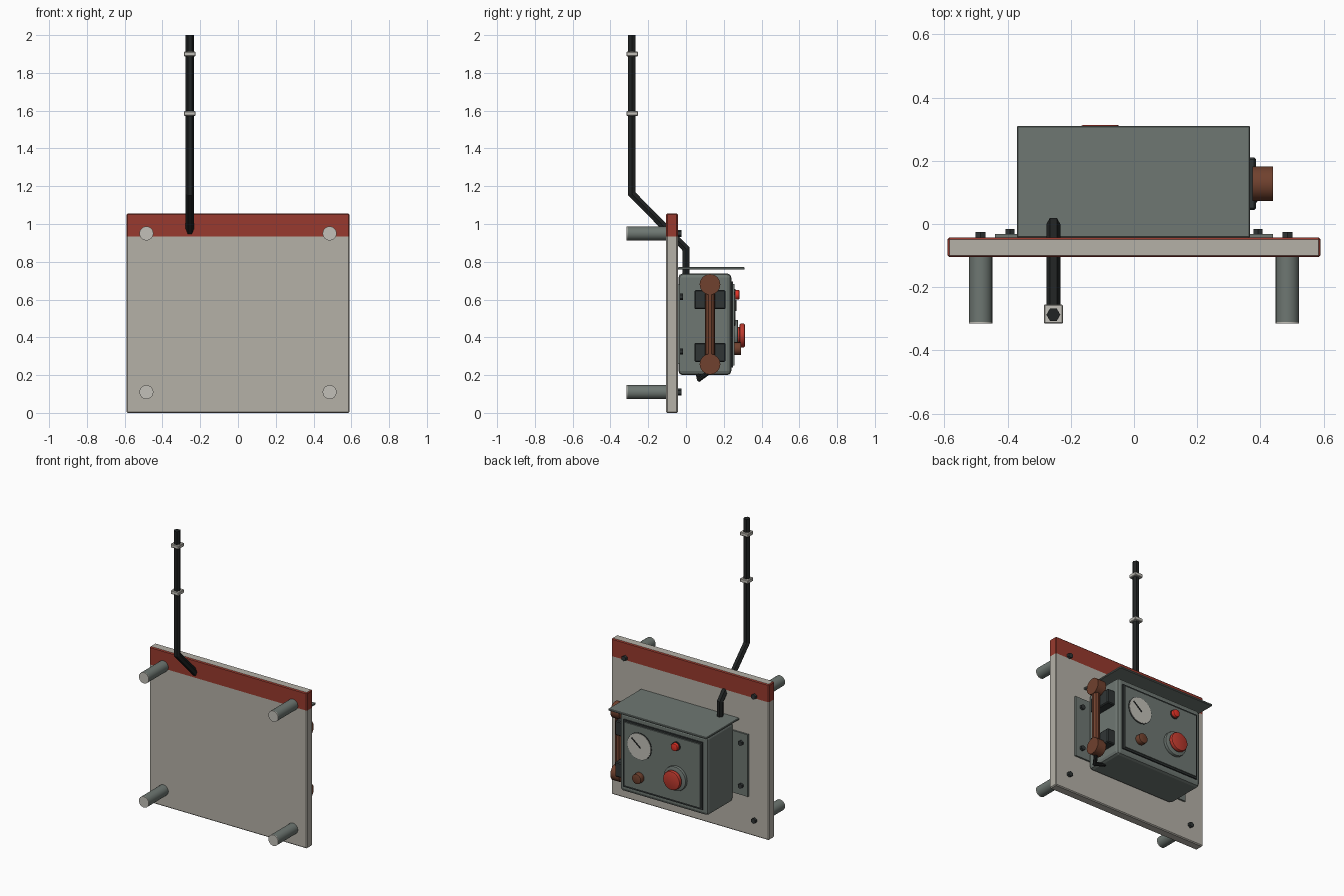
import bpy, bmesh, math
from mathutils import Vector

cube = bpy.data.objects.get("Cube")
if cube:
    bpy.data.objects.remove(cube, do_unlink=True)


def material(name, r, g, b):
    lin = [((c / 255 + 0.055) / 1.055) ** 2.4 for c in (r, g, b)] + [1]
    m = bpy.data.materials.new(name)
    m.use_nodes = True
    m.diffuse_color = lin
    m.node_tree.nodes["Principled BSDF"].inputs["Base Color"].default_value = lin
    return m


BEIGE = material("board beige", 181, 177, 167)
RED = material("band red", 152, 58, 46)
GREY = material("housing grey green", 110, 119, 114)
LIGHT = material("light grey", 194, 192, 184)
BLACK = material("conduit black", 32, 35, 35)
DARK = material("fitting dark grey", 48, 53, 53)
BROWN = material("brown plastic", 112, 65, 46)
BUTTON = material("button red", 190, 58, 46)
LAMP = material("lamp red", 228, 50, 38)


def finish(name, bm, *mats, smooth=False):
    bmesh.ops.recalc_face_normals(bm, faces=bm.faces)
    mesh = bpy.data.meshes.new(name)
    bm.to_mesh(mesh)
    bm.free()
    ob = bpy.data.objects.new(name, mesh)
    bpy.context.collection.objects.link(ob)
    for m in mats:
        mesh.materials.append(m)
    if smooth:
        bpy.ops.object.select_all(action='DESELECT')
        bpy.context.view_layer.objects.active = ob
        ob.select_set(True)
        bpy.ops.object.shade_smooth_by_angle(angle=math.radians(35))
    return ob


def box_mesh(lo, hi, bevel=0, segments=1):
    bm = bmesh.new()
    bmesh.ops.create_cube(bm, size=1)
    for v in bm.verts:
        v.co = [a + (b - a) * (c + 0.5) for a, b, c in zip(lo, hi, v.co)]
    if bevel:
        bmesh.ops.bevel(bm, geom=bm.edges[:], offset=bevel, segments=segments,
                        profile=0.5, affect='EDGES')
    return bm


def box(name, lo, hi, mat, bevel=0, segments=1):
    return finish(name, box_mesh(lo, hi, bevel, segments), mat)


def rod(name, start, end, radius, mat, sides=24, bevel=0):
    a, b = Vector(start), Vector(end)
    bm = bmesh.new()
    bmesh.ops.create_cone(bm, cap_ends=True, segments=sides, radius1=radius,
                          radius2=radius, depth=(b - a).length)
    if bevel:
        rims = [e for e in bm.edges if abs(e.verts[0].co.z - e.verts[1].co.z) < 1e-5]
        bmesh.ops.bevel(bm, geom=rims, offset=bevel, segments=2, profile=0.5,
                        affect='EDGES')
    turn = (b - a).to_track_quat('Z', 'Y')
    for v in bm.verts:
        v.co = turn @ v.co + (a + b) / 2
    return finish(name, bm, mat, smooth=sides > 8)


def dial(name, x, z, y0, y1, radius, mat, sides=24, bevel=0):
    return rod(name, (x, y0, z), (x, y1, z), radius, mat, sides, bevel)


# Backboard with a red band around its upper edge
bm = box_mesh((-0.59, -0.105, 0), (0.59, -0.043, 1.055), 0.006)
bmesh.ops.bisect_plane(bm, geom=bm.verts[:] + bm.edges[:] + bm.faces[:],
                       plane_co=(0, 0, 0.935), plane_no=(0, 0, 1))
bm.normal_update()
for f in bm.faces:
    if f.calc_center_median().z > 0.935 and abs(f.normal.z) < 0.9:
        f.material_index = 1
finish("backboard", bm, BEIGE, RED)

# Wall standoffs, their end caps and the bolts
for side, x in (("left", 0.485), ("right", -0.485)):
    for level, z in (("lower", 0.11), ("upper", 0.95)):
        tag = f"{level}_{side}"
        dial("standoff_" + tag, x, z, -0.31, -0.1, 0.037, GREY)
        dial("standoff_cap_" + tag, x, z, -0.315, -0.31, 0.037, LIGHT)
        dial("board_bolt_" + tag, x, z, -0.045, -0.025, 0.018, DARK, 6)

# Mounting plate and bolts
box("mounting_plate", (-0.44, -0.045, 0.26), (0.44, -0.032, 0.68), GREY)
for side, x in (("left", 0.392), ("right", -0.392)):
    for level, z in (("lower", 0.325), ("upper", 0.615)):
        dial(f"plate_bolt_{level}_{side}", x, z, -0.033, -0.016, 0.017, DARK, 6)

# Housing, rain hood and face panel
box("housing", (-0.33, -0.04, 0.2), (0.33, 0.24, 0.738), GREY, 0.022, 2)
box("rain_hood", (-0.37, -0.043, 0.759), (0.367, 0.31, 0.772), GREY, 0.003)
box("panel_gasket", (-0.297, 0.235, 0.24), (0.297, 0.249, 0.695), DARK)
box("face_panel", (-0.285, 0.24, 0.252), (0.285, 0.256, 0.683), GREY)

# Gauge with needle
gx, gz = 0.168, 0.55
dial("gauge_rim", gx, gz, 0.25, 0.259, 0.091, DARK, 32)
dial("gauge_face", gx, gz, 0.25, 0.262, 0.087, LIGHT, 32)
rod("gauge_needle", (gx - 0.01, 0.263, gz - 0.008), (gx + 0.055, 0.263, gz + 0.045),
    0.004, BLACK, 6)

# Controls
dial("lamp_collar", -0.107, 0.625, 0.25, 0.262, 0.031, DARK)
dial("signal_lamp", -0.107, 0.625, 0.255, 0.283, 0.026, LAMP, 16, 0.006)
dial("selector_knob", 0.168, 0.34, 0.25, 0.292, 0.034, BROWN, 16, 0.004)
dial("button_collar", -0.107, 0.41, 0.25, 0.275, 0.082, GREY, 32, 0.004)
dial("button_stem", -0.107, 0.41, 0.27, 0.29, 0.045, BUTTON)
dial("push_button", -0.107, 0.41, 0.283, 0.313, 0.064, BUTTON, 32, 0.01)

# Handset on its two cradles
hy = 0.127
for level, z, cap_z in (("lower", 0.32, 0.258), ("upper", 0.6, 0.68)):
    box(f"cradle_{level}", (0.325, hy - 0.083, z - 0.05), (0.386, hy + 0.083, z + 0.05),
        DARK, 0.006)
    rod(f"handset_cap_{level}", (0.375, hy, cap_z), (0.44, hy, cap_z), 0.055, BROWN, 16)
rod("handset_grip", (0.412, hy, 0.25), (0.412, hy, 0.69), 0.026, BROWN, 10)

# Handset cord
rod("cord_outer", (0.41, hy, 0.22), (0.37, 0.065, 0.175), 0.013, BLACK, 8)
rod("cord_inner", (0.375, 0.07, 0.178), (0.29, 0.065, 0.205), 0.013, BLACK, 8)

# Bent hexagonal conduit, swept along its path with mitred corners
cx, radius = -0.255, 0.022
path = [Vector((cx, y, z)) for y, z in
        ((0, 0.72), (0, 0.868), (-0.287, 1.16), (-0.287, 2))]
bm = bmesh.new()
rings = []
for i, p in enumerate(path):
    before = (p - path[max(i - 1, 0)]).normalized()
    after = (path[min(i + 1, len(path) - 1)] - p).normalized()
    along = (before + after).normalized()
    across = Vector((1, 0, 0)).cross(along)
    stretch = 1 / max(along.dot(after), along.dot(before))
    ring = []
    for k in range(6):
        a = k * math.tau / 6
        ring.append(bm.verts.new(p + Vector((radius * math.cos(a), 0, 0))
                                 + across * radius * stretch * math.sin(a)))
    rings.append(ring)
for lower, upper in zip(rings, rings[1:]):
    for k in range(6):
        n = (k + 1) % 6
        bm.faces.new((lower[k], lower[n], upper[n], upper[k]))
bm.faces.new(rings[0])
bm.faces.new(rings[-1])
finish("conduit", bm, BLACK)

# Conduit clamps
for level, z in (("lower", 1.585), ("upper", 1.9)):
    box(f"conduit_clamp_{level}", (cx - 0.03, -0.315, z - 0.012),
        (cx + 0.03, -0.255, z + 0.012), LIGHT, 0.003)
